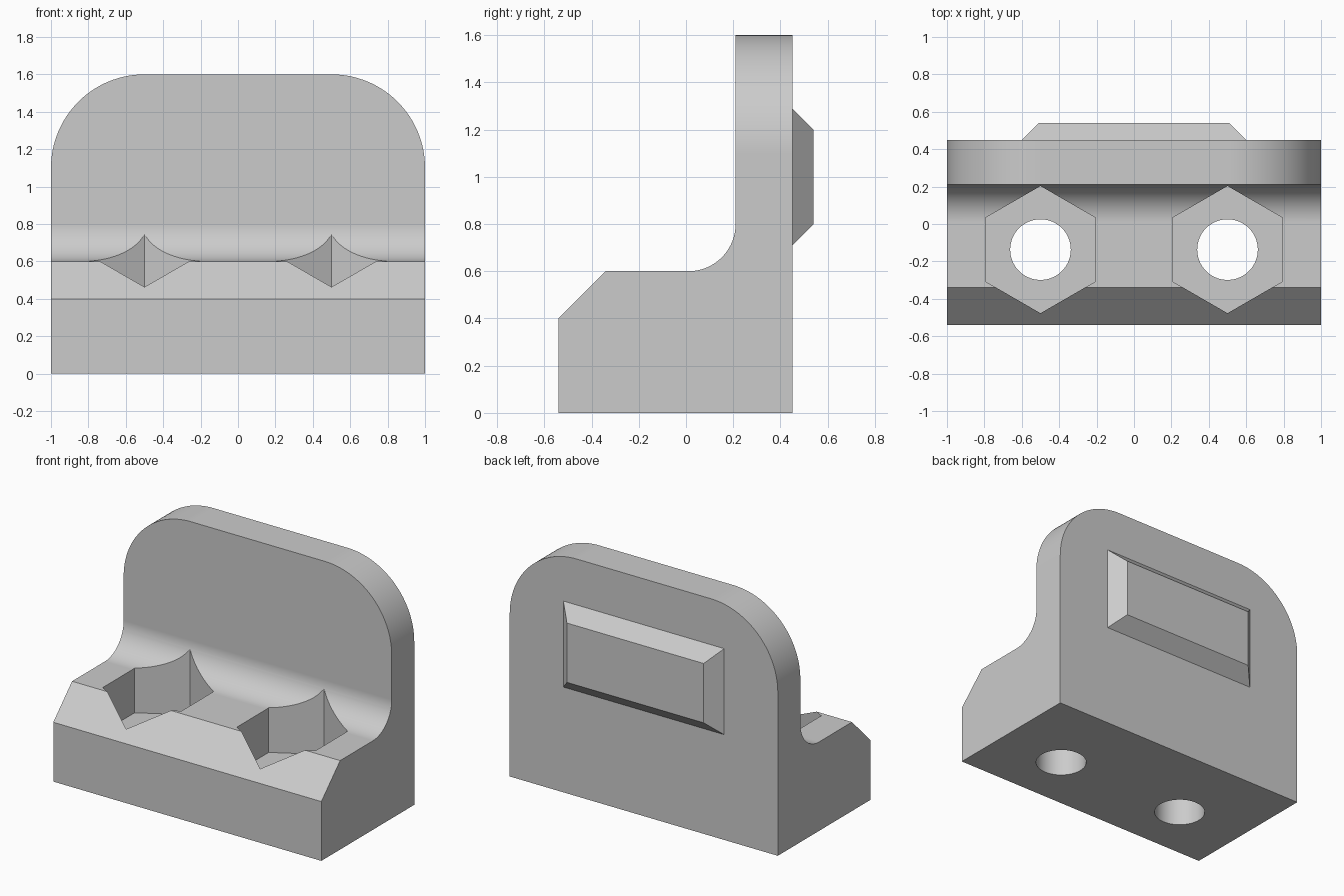
import bpy, bmesh, math
from mathutils import Matrix

if "Cube" in bpy.data.objects:
    bpy.data.objects.remove(bpy.data.objects["Cube"], do_unlink=True)

grey = bpy.data.materials.new("plain grey")
grey.use_nodes = True
COLOUR = (0.6, 0.6, 0.6, 1)
grey.diffuse_color = COLOUR
grey.node_tree.nodes["Principled BSDF"].inputs["Base Color"].default_value = COLOUR


def make_object(name, bm):
    bmesh.ops.recalc_face_normals(bm, faces=bm.faces)
    mesh = bpy.data.meshes.new(name)
    bm.to_mesh(mesh)
    bm.free()
    mesh.materials.append(grey)
    obj = bpy.data.objects.new(name, mesh)
    bpy.context.collection.objects.link(obj)
    return obj


def apply_modifier(obj, mod):
    with bpy.context.temp_override(object=obj, active_object=obj):
        bpy.ops.object.modifier_apply(modifier=mod.name)


def cut_prism(target, sides, radius, x, y, bottom, top):
    """Subtract an upright prism with a corner pointing to the back."""
    bm = bmesh.new()
    place = Matrix.Translation((x, y, (bottom + top) / 2)) @ Matrix.Rotation(math.pi / 2, 4, "Z")
    bmesh.ops.create_cone(bm, cap_ends=True, segments=sides, radius1=radius,
                          radius2=radius, depth=top - bottom)
    # Align the first corner with +y before placing
    first = max(bm.verts, key=lambda v: v.co.x)
    turn = -math.atan2(first.co.y, first.co.x)
    bmesh.ops.transform(bm, matrix=place @ Matrix.Rotation(turn, 4, "Z"), verts=bm.verts)
    cutter = make_object("cutter", bm)
    mod = target.modifiers.new("cut", "BOOLEAN")
    mod.operation, mod.solver, mod.object = "DIFFERENCE", "EXACT", cutter
    apply_modifier(target, mod)
    bpy.data.objects.remove(cutter, do_unlink=True)


# Bracket body: side profile with front chamfer and inner fillet, swept across x
FRONT, BACK, FACE, TOP, FILLET = -0.54, 0.45, 0.21, 1.6, 0.2
profile = [(FRONT, 0), (BACK, 0), (BACK, TOP), (FACE, TOP)]
for i in range(25):
    a = math.pi / 2 * i / 24
    profile.append((FACE - FILLET + FILLET * math.cos(a), 0.8 - FILLET * math.sin(a)))
profile += [(-0.34, 0.6), (FRONT, 0.4)]

bm = bmesh.new()
side = bm.faces.new([bm.verts.new((-1, y, z)) for y, z in profile])
swept = bmesh.ops.extrude_face_region(bm, geom=[side])["geom"]
bmesh.ops.translate(bm, vec=(2, 0, 0),
                    verts=[e for e in swept if isinstance(e, bmesh.types.BMVert)])
bmesh.ops.recalc_face_normals(bm, faces=bm.faces)

# Large round corners on the upright plate
corners = [e for e in bm.edges
           if all(v.co.z > TOP - 0.01 for v in e.verts)
           and abs(e.verts[0].co.x - e.verts[1].co.x) < 0.01]
bmesh.ops.bevel(bm, geom=corners, offset=0.5, offset_type="OFFSET", segments=32,
                profile=0.5, affect="EDGES")
body = make_object("bracket_body", bm)

# Hexagonal nut pockets and through bolt holes
for x in (-0.5, 0.5):
    cut_prism(body, 6, 0.34, x, -0.137, 0.3, 1.0)
    cut_prism(body, 64, 0.162, x, -0.137, -0.1, 0.5)

# Tapered block on the back
bm = bmesh.new()
rings = []
for y, half_x, half_z in ((BACK, 0.6, 0.29), (0.54, 0.51, 0.2)):
    rings.append([bm.verts.new((sx * half_x, y, 1 + sz * half_z))
                  for sx, sz in ((-1, -1), (1, -1), (1, 1), (-1, 1))])
    bm.faces.new(rings[-1])
for i in range(4):
    j = (i + 1) % 4
    bm.faces.new((rings[0][i], rings[0][j], rings[1][j], rings[1][i]))
make_object("back_block", bm)

# Smooth the rounded faces, keep the flat ones crisp
bpy.ops.object.select_all(action="DESELECT")
body.select_set(True)
bpy.context.view_layer.objects.active = body
bpy.ops.object.shade_smooth_by_angle(angle=math.radians(30))
weighted = body.modifiers.new("even shading", "WEIGHTED_NORMAL")
weighted.keep_sharp = True
